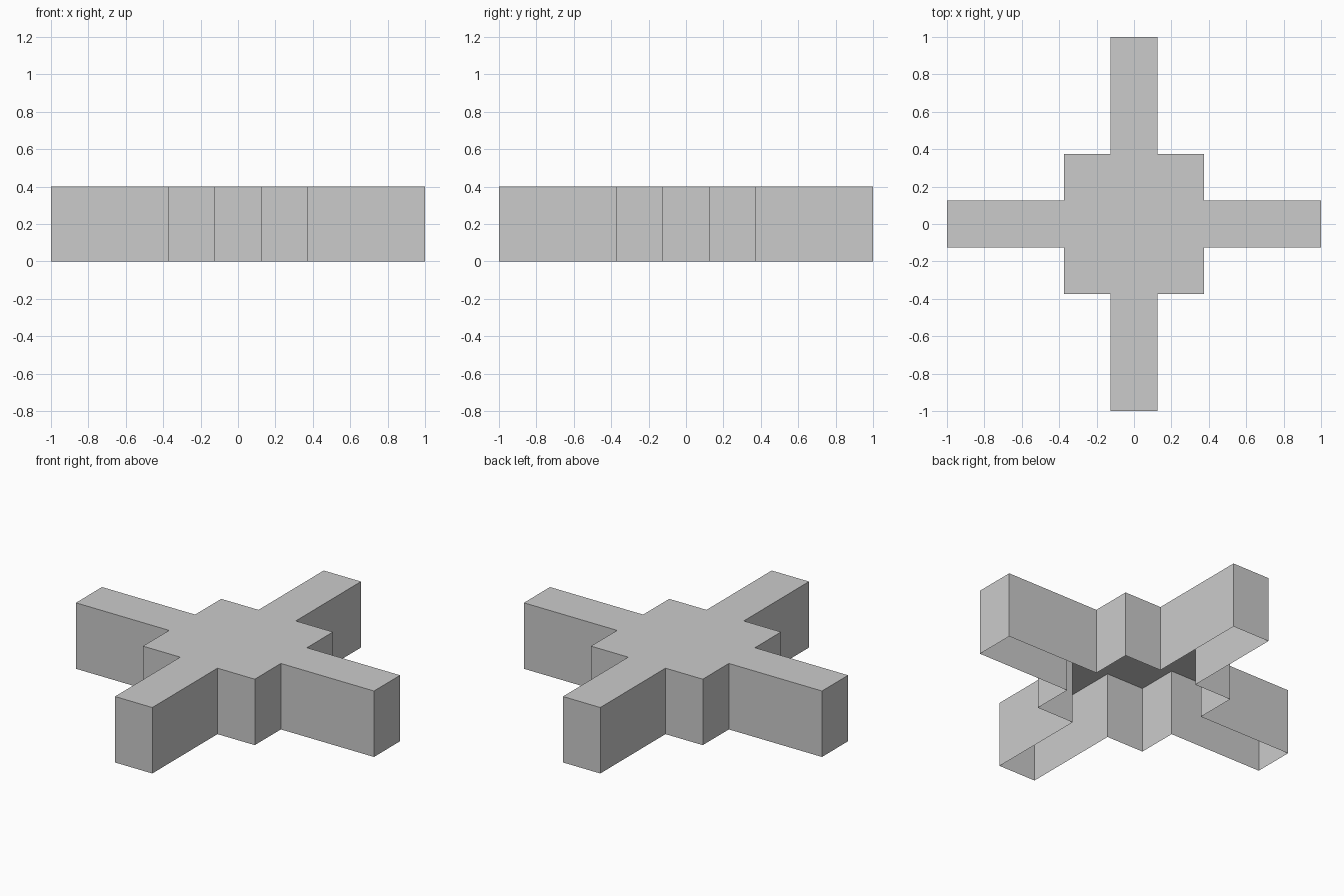
import bpy, bmesh
from mathutils import Matrix, Vector

if "Cube" in bpy.data.objects:
    bpy.data.objects.remove(bpy.data.objects["Cube"])

ARM, CORE, REACH, HEIGHT = 0.125, 0.375, 1.0, 0.4

# One quarter of the stepped cross outline, repeated by 90 degree turns
quarter = [(REACH, -ARM), (REACH, ARM), (CORE, ARM), (CORE, CORE), (ARM, CORE)]
outline = [Matrix.Rotation(i * 1.5707963, 3, 'Z') @ Vector((x, y, HEIGHT))
           for i in range(4) for x, y in quarter]

# Top plate
bm = bmesh.new()
top = bm.faces.new([bm.verts.new(p) for p in outline])

# Thin side walls dropped from the rim, underside left open
walls = bmesh.ops.extrude_edge_only(bm, edges=top.edges[:])
bmesh.ops.translate(bm, vec=(0, 0, -HEIGHT),
                    verts=[g for g in walls["geom"] if isinstance(g, bmesh.types.BMVert)])
bmesh.ops.recalc_face_normals(bm, faces=bm.faces)
bm.faces.ensure_lookup_table()
if bm.faces[0].normal.z < 0:
    bmesh.ops.reverse_faces(bm, faces=bm.faces)

mesh = bpy.data.meshes.new("cross_shell")
bm.to_mesh(mesh)
bm.free()
bpy.context.collection.objects.link(bpy.data.objects.new("cross_shell", mesh))
